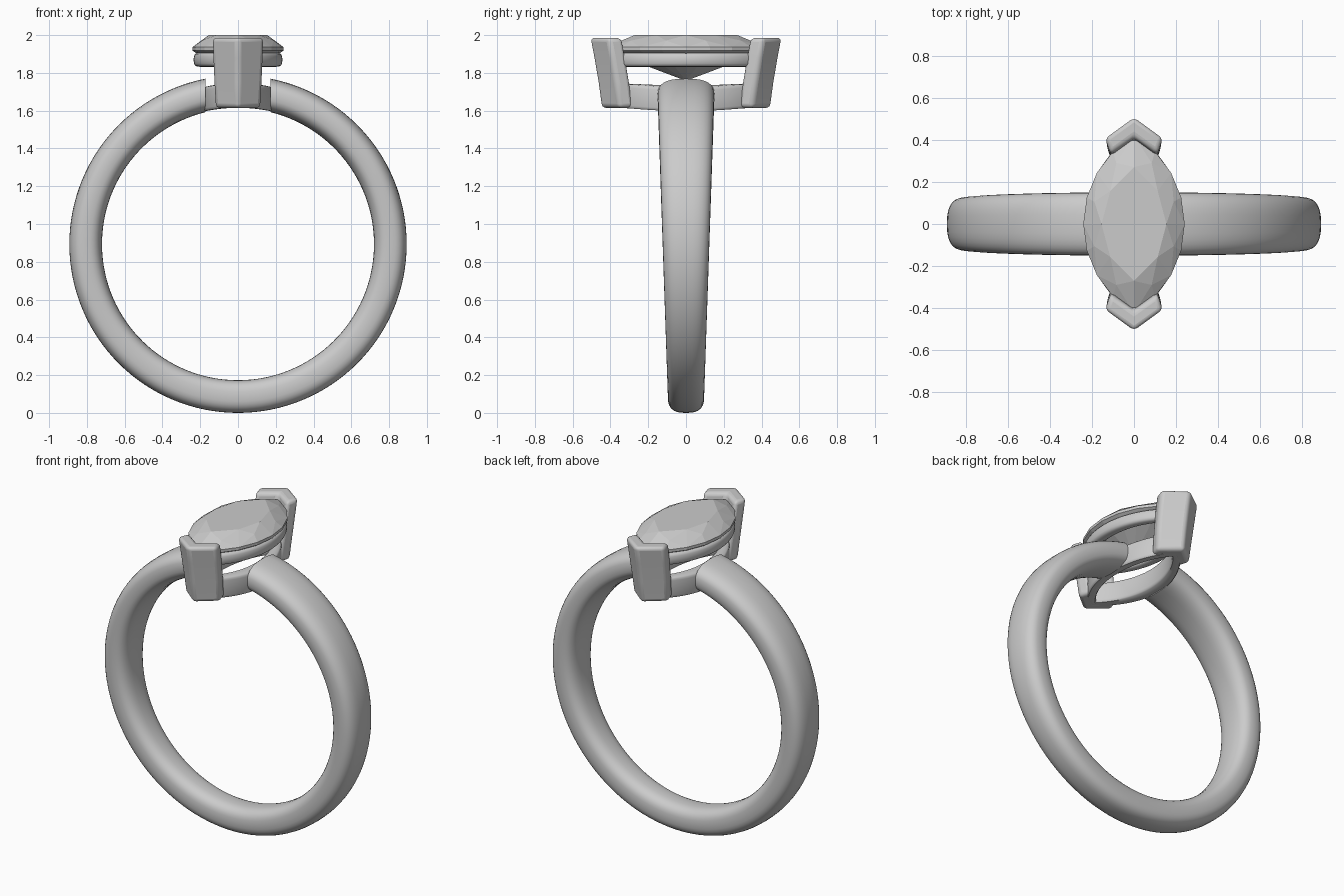
import bpy, bmesh
from math import sin, cos, pi, asin, sqrt, copysign

if "Cube" in bpy.data.objects:
    bpy.data.objects.remove(bpy.data.objects["Cube"])


def finish(name, bm, smooth=True):
    bmesh.ops.recalc_face_normals(bm, faces=bm.faces)
    me = bpy.data.meshes.new(name)
    bm.to_mesh(me)
    bm.free()
    ob = bpy.data.objects.new(name, me)
    bpy.context.collection.objects.link(ob)
    bpy.context.view_layer.objects.active = ob
    bpy.ops.object.select_all(action='DESELECT')
    ob.select_set(True)
    if smooth:
        bpy.ops.object.shade_smooth_by_angle(angle=0.7)
    return ob


def loft(name, rings, closed=False):
    """Skin a list of equal closed loops; cap the ends unless closed."""
    bm = bmesh.new()
    vs = [[bm.verts.new(p) for p in r] for r in rings]
    n = len(vs[0])
    for i in range(len(vs) if closed else len(vs) - 1):
        a, b = vs[i], vs[(i + 1) % len(vs)]
        for j in range(n):
            k = (j + 1) % n
            bm.faces.new((a[j], a[k], b[k], b[j]))
    if not closed:
        bm.faces.new(vs[0])
        bm.faces.new(vs[-1])
    return finish(name, bm)


def marquise(a, b, n):
    """Pointed oval of half length a (y) and half width b (x), 2n points."""
    R = (a * a + b * b) / (2 * b)
    T = asin(a / R)
    pts = []
    for s in (1, -1):
        for i in range(n):
            t = -T + 2 * T * i / n
            pts.append((s * (R * cos(t) - R + b), s * R * sin(t)))
    return pts


def sup(v, n=2.7):
    return copysign(abs(v) ** (2 / n), v)


# Band: tapered sweep, open at the top with vertical cut ends
CZ, R_MID, R_HALF, GAP = 0.893, 0.8065, 0.0865, 0.172
rings = []
for i in range(121):
    ring = []
    for j in range(32):
        u = 2 * pi * j / 32
        r = R_MID + R_HALF * sup(cos(u))
        a0 = asin(GAP / r)
        ang = a0 + (2 * pi - 2 * a0) * i / 120
        z = CZ + R_MID * cos(ang)
        half_w = 0.093 + 0.06 * z / 1.75
        ring.append((r * sin(ang), half_w * sup(sin(u)), CZ + r * cos(ang)))
    rings.append(ring)
loft("band", rings)


# Gallery rails under the stone
def rail(name, a, b, z0, z1, thick, droop, power):
    rings = []
    for x, y in marquise(a, b, 32):
        ring = []
        for j in range(16):
            u = 2 * pi * j / 16
            d = -thick / 2 + thick / 2 * sup(cos(u), power)
            z = (z0 + z1) / 2 + (z1 - z0) / 2 * sup(sin(u), power)
            px = x * (b + d) / b
            ring.append((px, y * (a + d) / a, z - droop * px * px))
        rings.append(ring)
    loft(name, rings, closed=True)


rail("upper_rail", 0.43, 0.235, 1.832, 1.907, 0.07, 0.0, 3)
rail("lower_rail", 0.41, 0.19, 1.615, 1.745, 0.07, 0.6, 6)

# V-shaped prongs at both tips of the stone
V = [(0, 0.512), (0.138, 0.412), (0.112, 0.335), (0, 0.415), (-0.112, 0.335), (-0.138, 0.412)]
for s, name in ((-1, "front_prong"), (1, "back_prong")):
    rings = [[(x * w, s * (y + dy), z) for x, y in V]
             for z, dy, w in ((1.615, -0.06, 0.88), (1.75, -0.042, 0.94),
                              (1.88, -0.02, 0.98), (1.986, 0, 1))]
    ob = loft(name, rings)
    m = ob.modifiers.new("round_edges", 'BEVEL')
    m.width, m.segments, m.limit_method, m.angle_limit = 0.022, 4, 'ANGLE', 0.6

# Marquise stone: convex hull of facet rings
bm = bmesh.new()
girdle = marquise(0.425, 0.242, 8)
for z in (1.918, 1.936):
    for x, y in girdle:
        bm.verts.new((x, y, z))
for pts, k, z in ((girdle[::2], 0.64, 2.0), (girdle[1::2], 0.84, 1.971),
                  (girdle[1::2], 0.5, 1.845)):
    for x, y in pts:
        bm.verts.new((x * k, y * k, z))
bm.verts.new((0, 0, 1.758))
bmesh.ops.convex_hull(bm, input=bm.verts)
bmesh.ops.dissolve_limit(bm, angle_limit=0.01, verts=bm.verts, edges=bm.edges)
finish("stone", bm, smooth=False)
